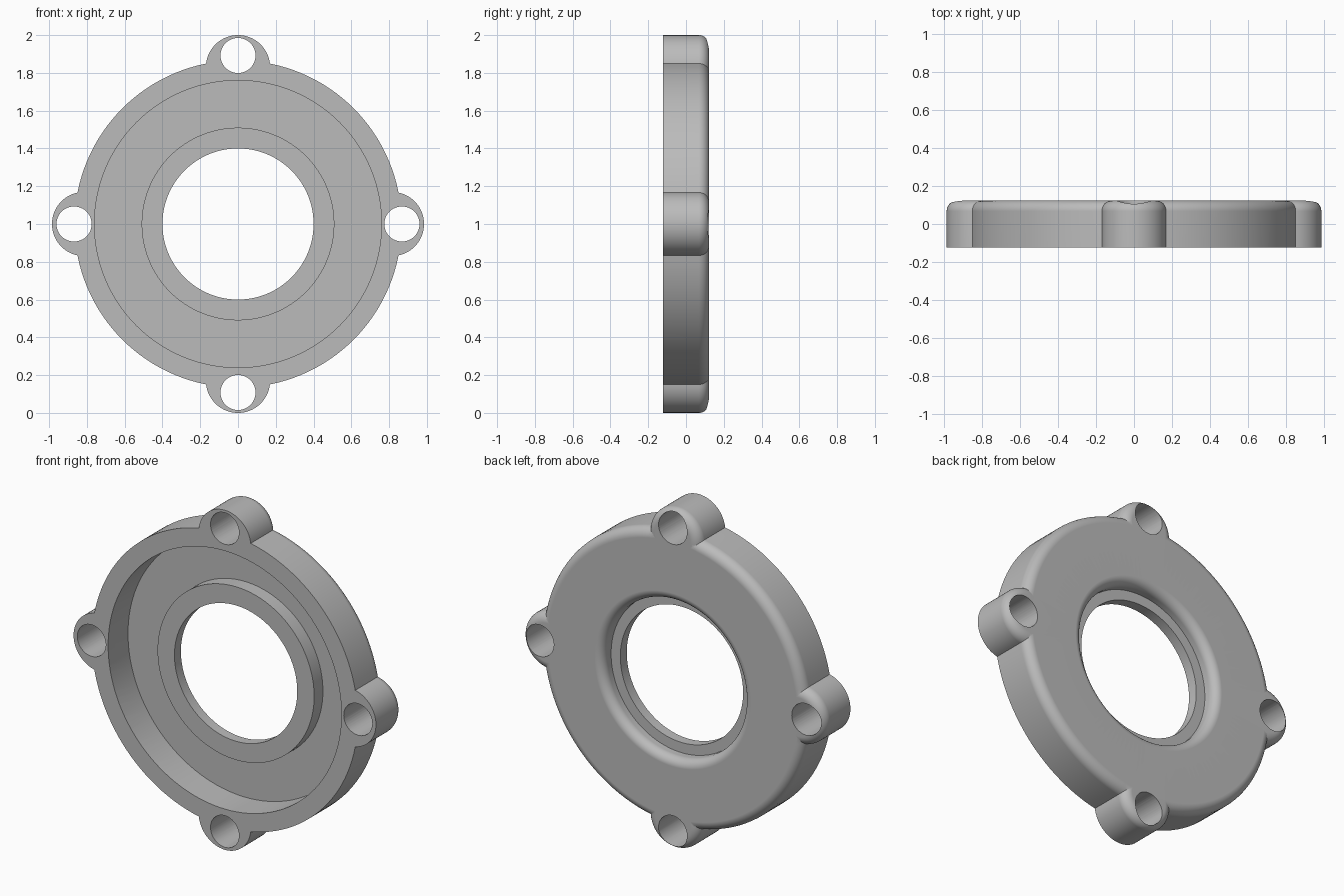
import bpy
import bmesh
import math

cube = bpy.data.objects.get("Cube")
if cube:
    bpy.data.objects.remove(cube, do_unlink=True)

HALF = 0.123        # half of the thickness
ROUND = 0.055       # rounding of the outer back edge
BORE_ROUND = 0.05   # rounding of the back edge of the bore

metal = bpy.data.materials.new("plain grey")
metal.use_nodes = True
grey = (0.5, 0.5, 0.5, 1)
metal.diffuse_color = grey
metal.node_tree.nodes["Principled BSDF"].inputs["Base Color"].default_value = grey


def arc(r, y, radius, start, end, steps=10):
    """Quarter-round points in the (radius, depth) plane."""
    angles = [math.radians(start + (end - start) * i / steps) for i in range(steps + 1)]
    return [(r + radius * math.cos(a), y + radius * math.sin(a)) for a in angles]


def lathe(name, profile, x=0, z=1, sides=128):
    """Solid of revolution about the y direction; profile runs from axis to axis."""
    bm = bmesh.new()
    verts = [bm.verts.new((r, y, 0)) for r, y in profile]
    edges = [bm.edges.new(pair) for pair in zip(verts, verts[1:])]
    bmesh.ops.spin(bm, geom=verts + edges, cent=(0, 0, 0), axis=(0, 1, 0),
                   angle=math.tau, steps=sides, use_merge=False)
    bmesh.ops.remove_doubles(bm, verts=bm.verts, dist=1e-5)
    bmesh.ops.recalc_face_normals(bm, faces=bm.faces)
    mesh = bpy.data.meshes.new(name)
    bm.to_mesh(mesh)
    bm.free()
    mesh.materials.append(metal)
    obj = bpy.data.objects.new(name, mesh)
    obj.location = (x, 0, z)
    bpy.context.collection.objects.link(obj)
    return obj


def rounded_disc(name, radius, x=0, z=1, sides=128):
    rim = arc(radius - ROUND, HALF - ROUND, ROUND, 0, 90)
    return lathe(name, [(0, -HALF), (radius, -HALF)] + rim + [(0, HALF)], x, z, sides)


def combine(target, tool, operation):
    mod = target.modifiers.new(operation.lower(), "BOOLEAN")
    mod.operation = operation
    mod.solver = "EXACT"
    mod.object = tool
    bpy.context.view_layer.objects.active = target
    bpy.ops.object.modifier_apply(modifier=mod.name)
    bpy.data.objects.remove(tool, do_unlink=True)


# Round body with four screw lugs; the upright pair sits slightly further out
flange = rounded_disc("flange_cover", 0.866)
directions = [(1, 0), (-1, 0), (0, 1), (0, -1)]
for dx, dz in directions:
    reach = 0.83 if dz else 0.815
    combine(flange, rounded_disc("lug", 0.17, dx * reach, 1 + dz * reach, 64), "UNION")

# Front pocket, raised hub, centre hole and rounded back bore in one cut
flare = arc(0.46 + BORE_ROUND, HALF - BORE_ROUND, BORE_ROUND, 180, 90)
cut = [(0, -0.3), (0.76, -0.3), (0.76, 0.062), (0.51, 0.062), (0.51, -0.02),
       (0.4, -0.02), (0.4, 0.04), (0.46, 0.04)] + flare + [(0.51, 0.3), (0, 0.3)]
combine(flange, lathe("pocket_cutter", cut), "DIFFERENCE")

# Screw holes
for dx, dz in directions:
    reach = 0.892 if dz else 0.868
    hole = [(0, -0.3), (0.093, -0.3), (0.093, 0.3), (0, 0.3)]
    combine(flange, lathe("hole_cutter", hole, dx * reach, 1 + dz * reach, 48), "DIFFERENCE")

# Smooth shading with crisp edges and flat large faces
bpy.ops.object.select_all(action="DESELECT")
flange.select_set(True)
bpy.context.view_layer.objects.active = flange
bpy.ops.object.shade_smooth_by_angle(angle=math.radians(30))
weighted = flange.modifiers.new("weighted_normals", "WEIGHTED_NORMAL")
weighted.keep_sharp = True
